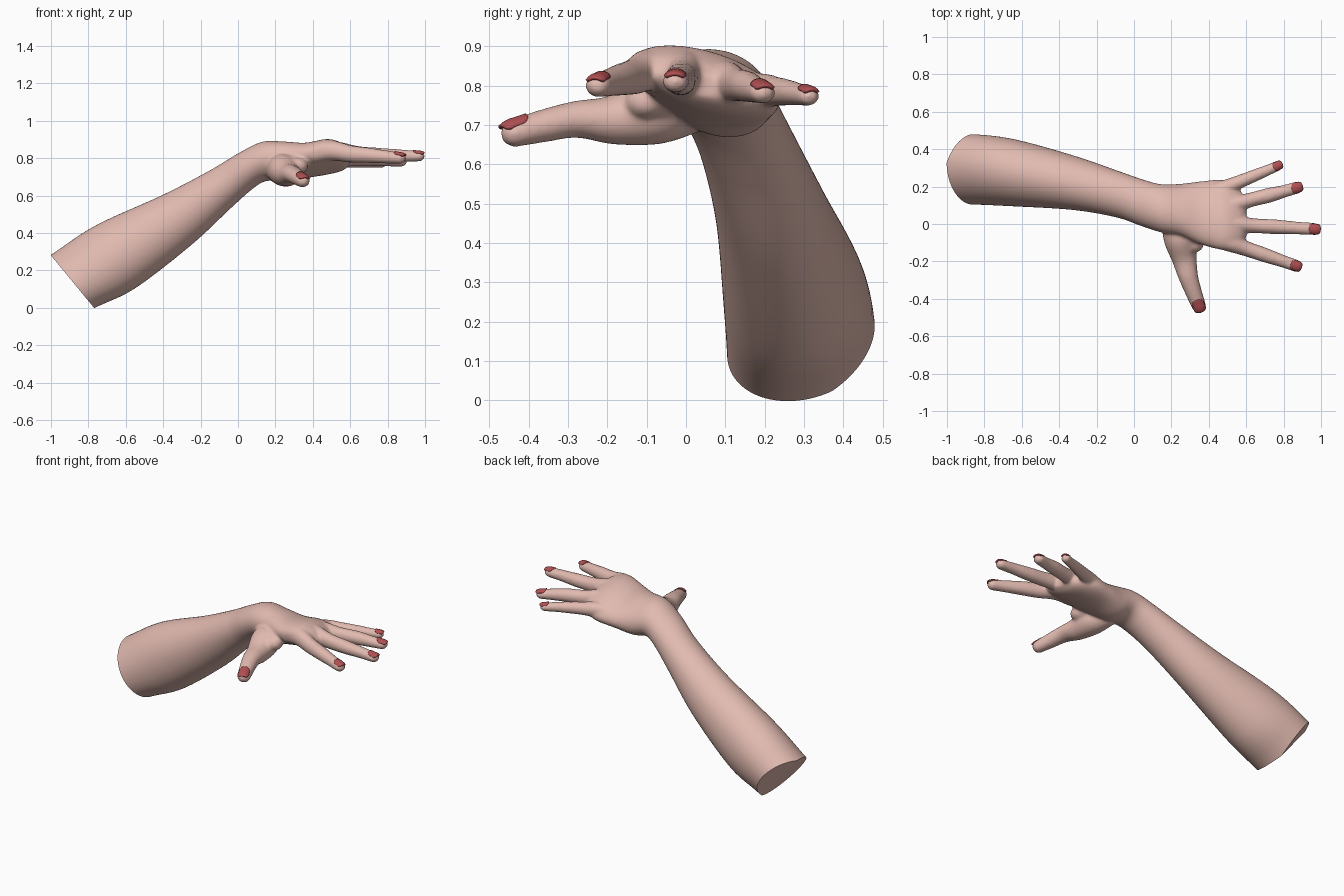
import bpy, bmesh, math
from mathutils import Vector

if "Cube" in bpy.data.objects:
    bpy.data.objects.remove(bpy.data.objects["Cube"])


def material(name, rgb):
    m = bpy.data.materials.new(name)
    m.diffuse_color = (*rgb, 1)
    m.use_nodes = True
    m.node_tree.nodes["Principled BSDF"].inputs["Base Color"].default_value = m.diffuse_color
    return m


SKIN = material("skin", (0.76, 0.495, 0.435))
POLISH = material("red nail polish", (0.44, 0.08, 0.085))


def spline(a, b, c, d, t):
    return 0.5 * (2 * b + (c - a) * t + (2 * a - 5 * b + 4 * c - d) * t * t
                  + (3 * b - a - 3 * c + d) * t ** 3)


def loft(bm, sections, steps=10, sides=64):
    """Smooth closed skin through (centre, side, up) elliptical sections."""
    rings = []
    n = len(sections)
    for i in range(n - 1):
        quad = [sections[min(max(i + k, 0), n - 1)] for k in (-1, 0, 1, 2)]
        for s in range(steps + (i == n - 2)):
            c, u, v = (spline(*[q[k] for q in quad], s / steps) for k in range(3))
            rings.append([bm.verts.new(c + u * math.cos(2 * math.pi * j / sides)
                                       + v * math.sin(2 * math.pi * j / sides))
                          for j in range(sides)])
    for a, b in zip(rings, rings[1:]):
        for j in range(sides):
            k = (j + 1) % sides
            bm.faces.new((a[j], a[k], b[k], b[j]))
    bm.faces.new(rings[0][::-1])
    bm.faces.new(rings[-1])


def slab(xt, zt, xb, zb, y0, y1, tilt):
    """Section given by its top point, bottom point and y range."""
    top, bot = Vector((xt, 0, zt)), Vector((xb, 0, zb))
    c = (top + bot) / 2 + Vector((0, (y0 + y1) / 2, 0))
    return c, Vector((0, 1, tilt)) * (y1 - y0) / 2, (top - bot) / 2


def finger(bm, pts):
    """Tube through (x, y, z, half width, half height) with a rounded tip."""
    pos = [Vector(p[:3]) for p in pts]
    secs = []
    for i, p in enumerate(pts):
        d = (pos[min(i + 1, len(pos) - 1)] - pos[max(i - 1, 0)]).normalized()
        side = d.cross(Vector((0, 0, 1))).normalized()
        secs.append((pos[i], side * p[3], side.cross(d) * p[4]))
    c, u, v = secs[-1]
    d = (pos[-1] - pos[-2]).normalized()
    for k in (0.35, 0.65, 0.88, 0.99):
        f = math.sqrt(1 - k * k)
        secs.append((c + d * k * pts[-1][3], u * f, v * f))
    loft(bm, secs, 6, 32)


bm = bmesh.new()

# forearm, wrist and palm (forearm runs past its cut end)
loft(bm, [slab(*s) for s in (
    (-1.20, 0.15, -0.99, -0.13, 0.11, 0.49, 0.2),
    (-1.00, 0.28, -0.77, 0.00, 0.105, 0.482, 0.2),
    (-0.76, 0.44, -0.55, 0.105, 0.095, 0.455, 0.12),
    (-0.40, 0.605, -0.25, 0.335, 0.075, 0.365, 0.0),
    (-0.15, 0.735, -0.03, 0.54, 0.035, 0.284, 0.0),
    (0.00, 0.825, 0.09, 0.645, -0.012, 0.238, -0.05),
    (0.13, 0.887, 0.16, 0.68, -0.045, 0.213, -0.1),
    (0.25, 0.885, 0.25, 0.672, -0.065, 0.215, -0.2),
    (0.36, 0.875, 0.36, 0.70, -0.11, 0.228, -0.22),
    (0.48, 0.89, 0.48, 0.725, -0.138, 0.235, -0.25),
    (0.56, 0.868, 0.56, 0.745, -0.118, 0.19, -0.25),
    (0.60, 0.835, 0.60, 0.775, -0.07, 0.12, -0.25))])

# fingers and thumb
FINGERS = {
    "index": ((0.40, -0.07, 0.82, 0.05, 0.05), (0.50, -0.095, 0.84, 0.050, 0.054),
              (0.60, -0.132, 0.823, 0.041, 0.046), (0.70, -0.166, 0.815, 0.039, 0.041),
              (0.79, -0.197, 0.807, 0.034, 0.035), (0.865, -0.223, 0.80, 0.033, 0.030)),
    "middle": ((0.40, 0.01, 0.82, 0.05, 0.05), (0.52, 0.0, 0.835, 0.048, 0.054),
               (0.64, -0.009, 0.820, 0.040, 0.045), (0.76, -0.015, 0.815, 0.039, 0.040),
               (0.88, -0.022, 0.813, 0.034, 0.033), (0.966, -0.027, 0.81, 0.033, 0.028)),
    "ring": ((0.40, 0.08, 0.80, 0.05, 0.05), (0.52, 0.10, 0.81, 0.047, 0.054),
             (0.62, 0.128, 0.802, 0.039, 0.043), (0.72, 0.153, 0.798, 0.040, 0.040),
             (0.80, 0.174, 0.79, 0.034, 0.034), (0.870, 0.194, 0.782, 0.033, 0.028)),
    "little": ((0.38, 0.16, 0.775, 0.045, 0.045), (0.49, 0.195, 0.785, 0.042, 0.046),
               (0.57, 0.228, 0.785, 0.036, 0.038), (0.65, 0.261, 0.782, 0.033, 0.033),
               (0.72, 0.290, 0.777, 0.029, 0.028), (0.768, 0.311, 0.773, 0.028, 0.025)),
    "thumb": ((0.20, 0.02, 0.75, 0.06, 0.07), (0.245, -0.08, 0.735, 0.085, 0.085),
              (0.27, -0.19, 0.712, 0.066, 0.062), (0.290, -0.28, 0.714, 0.053, 0.047),
              (0.317, -0.36, 0.698, 0.045, 0.042), (0.345, -0.433, 0.680, 0.039, 0.036)),
}
for pts in FINGERS.values():
    finger(bm, pts)
# web between thumb and index finger
finger(bm, ((0.24, 0.0, 0.77, 0.06, 0.05), (0.29, -0.06, 0.768, 0.065, 0.055),
            (0.32, -0.10, 0.76, 0.055, 0.045)))

bmesh.ops.recalc_face_normals(bm, faces=bm.faces)
mesh = bpy.data.meshes.new("arm_and_hand")
bm.to_mesh(mesh)
bm.free()
arm = bpy.data.objects.new("arm_and_hand", mesh)
bpy.context.collection.objects.link(arm)

# fuse the parts into one soft skin
rm = arm.modifiers.new("fuse", 'REMESH')
rm.mode = 'VOXEL'
rm.voxel_size = 0.0075
sm = arm.modifiers.new("soften", 'SMOOTH')
sm.factor = 0.5
sm.iterations = 12
bpy.context.view_layer.update()
fused = bpy.data.meshes.new_from_object(arm.evaluated_get(bpy.context.evaluated_depsgraph_get()))
arm.modifiers.clear()
arm.data = fused

# slanted cut at the elbow end, with its outer lower corner trimmed
bm = bmesh.new()
bm.from_mesh(fused)
a, b, c = (Vector(p) for p in ((-0.87, 0.475, 0.2), (-0.795, 0.37, 0.03), (-0.93, 0.35, 0.2)))
trim = (b - a).cross(c - a)
if trim.x > 0:
    trim = -trim
for co, no in ((Vector((-1.0, 0, 0.28)), Vector((-0.28, 0, -0.23))), (a, trim)):
    bmesh.ops.bisect_plane(bm, geom=bm.verts[:] + bm.edges[:] + bm.faces[:],
                           plane_co=co, plane_no=no, clear_outer=True)
    bmesh.ops.holes_fill(bm, edges=[e for e in bm.edges if e.is_boundary], sides=0)
bmesh.ops.recalc_face_normals(bm, faces=bm.faces)
bm.to_mesh(fused)
bm.free()
fused.materials.clear()
fused.materials.append(SKIN)


def smooth(ob):
    bpy.ops.object.select_all(action='DESELECT')
    ob.select_set(True)
    bpy.context.view_layer.objects.active = ob
    bpy.ops.object.shade_smooth_by_angle(angle=math.radians(40))


smooth(arm)

# nails: curved plates laid on the fingertips
N = 10
for name, pts in FINGERS.items():
    tip, prev = Vector(pts[-1][:3]), Vector(pts[-2][:3])
    reach = (tip - prev).length
    d = (tip - prev).normalized()
    side = d.cross(Vector((0, 0, 1))).normalized()
    up = side.cross(d)
    w, h = pts[-1][3], pts[-1][4]
    bm = bmesh.new()
    grid = []
    for i in range(N + 1):
        s = 2 * i / N - 1
        row = []
        for j in range(N + 1):
            t = 2 * j / N - 1
            along = (0.02 + 0.95 * s - 0.1 * s * t * t) * w
            across = 0.86 * w * t * (1 - 0.28 * abs(s) ** 5)
            taper = max(-along, 0) / reach * (pts[-2][4] - h)
            rise = (h + taper) * math.sqrt(1 - (across / w) ** 2) - 0.3 * h * max(s, 0) ** 2
            row.append(bm.verts.new(tip + d * along + side * across + up * (rise + 0.003)))
        grid.append(row)
    for i in range(N):
        for j in range(N):
            bm.faces.new((grid[i][j], grid[i + 1][j], grid[i + 1][j + 1], grid[i][j + 1]))
    bmesh.ops.recalc_face_normals(bm, faces=bm.faces)
    if sum(f.normal.dot(up) for f in bm.faces) < 0:
        bmesh.ops.reverse_faces(bm, faces=bm.faces)
    me = bpy.data.meshes.new(name + "_nail")
    bm.to_mesh(me)
    bm.free()
    me.materials.append(POLISH)
    nail = bpy.data.objects.new(name + "_nail", me)
    bpy.context.collection.objects.link(nail)
    sol = nail.modifiers.new("thickness", 'SOLIDIFY')
    sol.thickness = 0.008
    sol.offset = -1
    smooth(nail)
